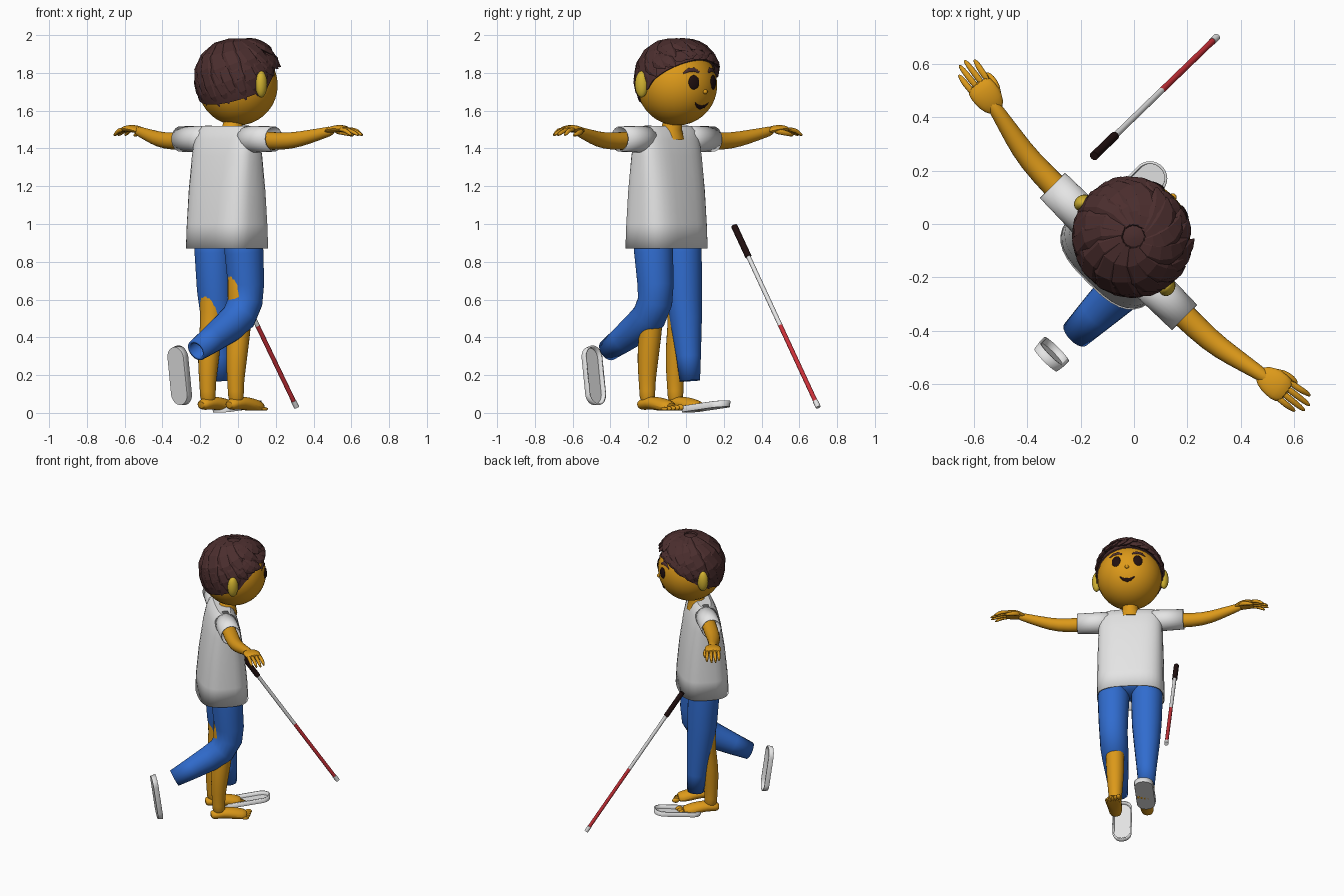
import bpy, bmesh, math, random
from math import sin, cos, pi, radians
from mathutils import Vector, Matrix

random.seed(4)
if "Cube" in bpy.data.objects:
    bpy.data.objects.remove(bpy.data.objects["Cube"])

# Body frame: x = figure's right, y = forward; turned 45 degrees in the scene
BODY = Matrix.Translation((-0.058, -0.103, 0)) @ Matrix.Rotation(radians(-45), 4, "Z")
HEAD = Vector((0, 0.08, 1.735))
HEAD_R = 0.213
X, Z = Vector((1, 0, 0)), Vector((0, 0, 1))


def material(name, rgb):
    m = bpy.data.materials.new(name)
    m.use_nodes = True
    m.diffuse_color = (*rgb, 1)
    m.node_tree.nodes["Principled BSDF"].inputs["Base Color"].default_value = (*rgb, 1)
    return m


SKIN = material("orange skin", (0.72, 0.32, 0.01))
EAR = material("yellow ear", (0.65, 0.45, 0.03))
HAIR = material("brown hair", (0.07, 0.027, 0.027))
DARK = material("dark brown", (0.015, 0.005, 0.005))
WHITE = material("white", (0.78, 0.78, 0.78))
BLUE = material("blue cloth", (0.03, 0.15, 0.62))
RED = material("red", (0.6, 0.03, 0.04))


def finish(name, bm, mat, local=Matrix(), smooth=40, subsurf=0, solid=0):
    bmesh.ops.recalc_face_normals(bm, faces=bm.faces)
    mesh = bpy.data.meshes.new(name)
    bm.to_mesh(mesh)
    bm.free()
    mesh.materials.append(mat)
    if smooth:
        mesh.shade_smooth()
        mesh.set_sharp_from_angle(angle=radians(smooth))
    ob = bpy.data.objects.new(name, mesh)
    bpy.context.collection.objects.link(ob)
    ob.matrix_world = BODY @ local
    if solid:
        mod = ob.modifiers.new("thickness", "SOLIDIFY")
        mod.thickness, mod.offset = solid, -1
    if subsurf:
        ob.modifiers.new("smooth", "SUBSURF").levels = subsurf
        ob.modifiers["smooth"].render_levels = subsurf
    return ob


def loft(bm, rings, start=True, end=True):
    loops = [[bm.verts.new(p) for p in ring] for ring in rings]
    n = len(loops[0])
    for a, b in zip(loops, loops[1:]):
        for i in range(n):
            bm.faces.new((a[i], a[(i + 1) % n], b[(i + 1) % n], b[i]))
    if start:
        bm.faces.new(loops[0])
    if end:
        bm.faces.new(loops[-1])


def tube(name, pts, radii, mat, ref=Z, sides=12, flat=1.0, caps=True, floor=None, **kw):
    """Sweep an ellipse along points; ref is the flattened axis, None = out from the head."""
    pts = [Vector(p) for p in pts]
    rings = []
    for i, (p, r) in enumerate(zip(pts, radii)):
        d = (pts[min(i + 1, len(pts) - 1)] - pts[max(i - 1, 0)]).normalized()
        u = d.cross(ref if ref else p - HEAD).normalized()
        v = u.cross(d)
        ring = [p + r * (u * cos(2 * pi * k / sides) + v * flat * sin(2 * pi * k / sides))
                for k in range(sides)]
        if floor is not None:
            ring = [Vector((q.x, q.y, max(q.z, floor))) for q in ring]
        rings.append(ring)
    bm = bmesh.new()
    loft(bm, rings, caps, caps)
    return finish(name, bm, mat, **kw)


def ball(name, loc, scale, mat, turn=0):
    bm = bmesh.new()
    bmesh.ops.create_uvsphere(bm, u_segments=28, v_segments=18, radius=1)
    local = Matrix.Translation(loc) @ Matrix.Rotation(turn, 4, "Z") @ Matrix.Diagonal((*scale, 1))
    return finish(name, bm, mat, local, smooth=60)


# Shirt: rounded-box body with open hem
def hull(z, a, b, n=32):
    ring = []
    for k in range(n):
        c, s = cos(2 * pi * k / n), sin(2 * pi * k / n)
        ring.append((a * math.copysign(abs(c) ** 0.667, c), b * math.copysign(abs(s) ** 0.667, s), z))
    return ring


bm = bmesh.new()
loft(bm, [hull(*r) for r in ((0.87, 0.222, 0.165), (1.0, 0.22, 0.158), (1.18, 0.217, 0.14),
                             (1.36, 0.212, 0.112), (1.45, 0.208, 0.09), (1.495, 0.195, 0.07),
                             (1.518, 0.17, 0.045))], start=False)
finish("shirt_body", bm, WHITE, solid=0.008)

# Head, neck and face
ball("head", HEAD, (HEAD_R, HEAD_R, HEAD_R), SKIN)
tube("neck", [(0, 0.03, 1.46), (0, 0.04, 1.51), (0, 0.055, 1.57)], [0.075, 0.055, 0.05], SKIN, ref=X)


def face(s, dz, out=0.0):
    r = HEAD_R + out
    return HEAD + Vector((s, math.sqrt(r * r - s * s - dz * dz), dz))


for side, tag in ((1, "right"), (-1, "left")):
    ball(tag + "_ear", (side * 0.222, 0.035, 1.74), (0.03, 0.036, 0.07), EAR, side * 0.3)
    ball(tag + "_eye", face(side * 0.072, 0.015, -0.003), (0.031, 0.01, 0.038), DARK, -side * 0.35)
    tube(tag + "_brow", [face(side * s, dz) for s, dz in
                         ((0.035, 0.068), (0.06, 0.082), (0.09, 0.08), (0.12, 0.062))],
         [0.006, 0.012, 0.011, 0.003], HAIR, ref=None, flat=0.5)
ball("nose", face(0, -0.035), (0.014, 0.012, 0.012), SKIN)
tube("mouth", [face(s * 0.025, -0.118 + 0.006 * s * s) for s in range(-2, 3)],
     [0.003, 0.009, 0.013, 0.009, 0.003], DARK, ref=None, flat=0.4)


# Hair: a cap cut to the hairline, covered by tapered locks
def scalp(az, el, r):
    return HEAD + r * Vector((cos(el) * sin(az), cos(el) * cos(az), sin(el)))


def hairline(az):
    c = cos(az)
    return radians(-5 + 43 * c ** 0.7 if c > 0 else -5 + 23 * c)


def hair_ring(t, r):
    ring = []
    for k in range(48):
        az = 2 * pi * k / 48
        low = hairline(az)
        ring.append(scalp(az, low + (radians(88) - low) * t, r + 0.02 * t))
    return ring


bm = bmesh.new()
loft(bm, [hair_ring(0, 0.2)] + [hair_ring(k / 8, 0.22) for k in range(9)], start=False)
finish("hair_cap", bm, HAIR)


def lock(name, az, top, drop, swirl, width):
    end = hairline(az) - drop
    front = max(0, cos(az))
    pts = []
    for k in range(6):
        t = k / 5
        el = top + (end - top) * t
        r = 0.216 + 0.03 * max(0, sin(el)) + 0.03 * front * t ** 2
        pts.append(scalp(az + swirl * (1 - t), el, r))
    radii = [width * w for w in (0.35, 0.8, 1.0, 1.0, 0.7, 0.08)]
    tube(name, pts, radii, HAIR, ref=None, sides=6, flat=0.36, smooth=0)


for layer, (count, top, extra, width) in enumerate(((24, 45, 0, 0.04), (15, 80, -9, 0.052))):
    for i in range(count):
        lock(f"hair_lock_{layer}_{i}", 2 * pi * (i + random.uniform(-0.2, 0.2)) / count, radians(top),
             radians(extra + random.uniform(-3, 6)), 0.5 + 0.35 * layer, width)

# Sleeves, arms and hands
for side, tag in ((1, "right"), (-1, "left")):
    def m(pts):
        return [(side * x, y, z) for x, y, z in pts]

    tube(tag + "_sleeve", m([(0.12, 0, 1.447), (0.23, 0, 1.449), (0.35, 0, 1.45)]),
         [0.074, 0.07, 0.067], WHITE, sides=24, caps=False, solid=0.006)
    tube(tag + "_arm", m([(0.18, 0, 1.45), (0.34, 0.004, 1.437), (0.48, 0.006, 1.44), (0.58, 0.025, 1.46),
                          (0.69, 0.05, 1.485), (0.74, 0.058, 1.497)]),
         [0.05, 0.05, 0.045, 0.039, 0.028, 0.026], SKIN, subsurf=1)
    tube(tag + "_palm", m([(0.69, 0.05, 1.488), (0.735, 0.06, 1.502), (0.785, 0.066, 1.507),
                           (0.825, 0.072, 1.5)]),
         [0.03, 0.054, 0.058, 0.05], SKIN, flat=0.36, subsurf=1)
    for i in range(4):
        off = i - 1.5
        reach = 0.9 - 0.012 * off * off
        tube(f"{tag}_finger_{i}", m([(0.79, 0.07 + off * 0.024, 1.502),
                                     (0.85, 0.077 + off * 0.026, 1.498),
                                     (reach, 0.083 + off * 0.027, 1.478),
                                     (reach + 0.02, 0.085 + off * 0.027, 1.468)]),
             [0.013, 0.013, 0.011, 0.005], SKIN, sides=8, subsurf=1)
    tube(tag + "_thumb", m([(0.72, 0.08, 1.495), (0.76, 0.115, 1.485), (0.8, 0.125, 1.475),
                            (0.825, 0.124, 1.468)]),
         [0.018, 0.016, 0.013, 0.006], SKIN, sides=8, subsurf=1)

# Bare legs and feet
for side, tag in ((1, "right"), (-1, "left")):
    x = side * 0.105
    tube(tag + "_leg", [(x, 0, 0.85), (x, -0.005, 0.6), (x, -0.01, 0.46), (x, -0.032, 0.33),
                        (x, -0.04, 0.2), (x, -0.04, 0.11), (x, -0.035, 0.05)],
         [0.08, 0.07, 0.062, 0.062, 0.05, 0.042, 0.046], SKIN, ref=X, subsurf=1)
    tube(tag + "_foot", [(x, -0.095, 0.04), (x, -0.07, 0.045), (x, -0.01, 0.055), (x, 0.05, 0.045),
                         (x, 0.11, 0.03), (x, 0.15, 0.025)],
         [0.028, 0.044, 0.048, 0.053, 0.056, 0.042], SKIN, flat=0.75, floor=0.012, subsurf=1)
    for i in range(5):
        r = 0.017 - 0.002 * i
        ball(f"{tag}_toe_{i}", (x + side * (i * 0.021 - 0.04), 0.165 - 0.008 * i, 0.012 + r),
             (r * 0.85, 0.024, r), SKIN)

# Trousers: straight left leg, bent right leg
tube("left_trouser_leg", [(-0.108, 0.005, 0.98), (-0.108, 0.01, 0.85), (-0.108, 0.02, 0.65),
                          (-0.11, 0.035, 0.5), (-0.11, 0.055, 0.3), (-0.11, 0.064, 0.17)],
     [0.1, 0.104, 0.098, 0.086, 0.066, 0.055], BLUE, ref=X, sides=20, caps=False, solid=0.01)
tube("right_trouser_leg", [(0.11, 0.005, 0.98), (0.112, 0.015, 0.85), (0.112, 0.03, 0.68),
                           (0.111, 0.025, 0.59), (0.11, -0.02, 0.51), (0.108, -0.1, 0.455),
                           (0.107, -0.22, 0.39), (0.106, -0.335, 0.33)],
     [0.1, 0.104, 0.097, 0.093, 0.092, 0.086, 0.072, 0.058], BLUE, ref=X, sides=20, caps=False, solid=0.015)
ball("trouser_seat", (0, 0, 0.96), (0.195, 0.13, 0.09), BLUE)


# Shoes: shallow open trays
def shoe(name, loc, tilt):
    def outline(grow, z):
        return [((0.06 + grow) * cos(a), (0.06 + grow) * sin(a) + math.copysign(0.095, sin(a)), z)
                for a in (2 * pi * (k + 0.5) / 28 for k in range(28))]
    bm = bmesh.new()
    loft(bm, [outline(0, -0.016), outline(0.005, 0.016)], end=False)
    finish(name, bm, WHITE, Matrix.Translation(loc) @ Matrix.Rotation(radians(tilt), 4, "X"), solid=0.01)


shoe("left_shoe", (-0.11, 0.184, 0.033), 6)
shoe("right_shoe", (0.095, -0.452, 0.197), -82)

# Cane in coloured sections
to_body = BODY.inverted()
top = to_body @ Vector((-0.15, 0.255, 0.99))
tip = to_body @ Vector((0.31, 0.7, 0.03))
for name, a, b, r, mat in (("cane_grip", 0, 0.17, 0.017, DARK), ("cane_upper", 0.17, 0.55, 0.012, WHITE),
                           ("cane_lower", 0.55, 0.965, 0.012, RED), ("cane_tip", 0.965, 1, 0.014, WHITE)):
    tube(name, [top.lerp(tip, a), top.lerp(tip, b)], [r, r], mat, ref=X, sides=10)
